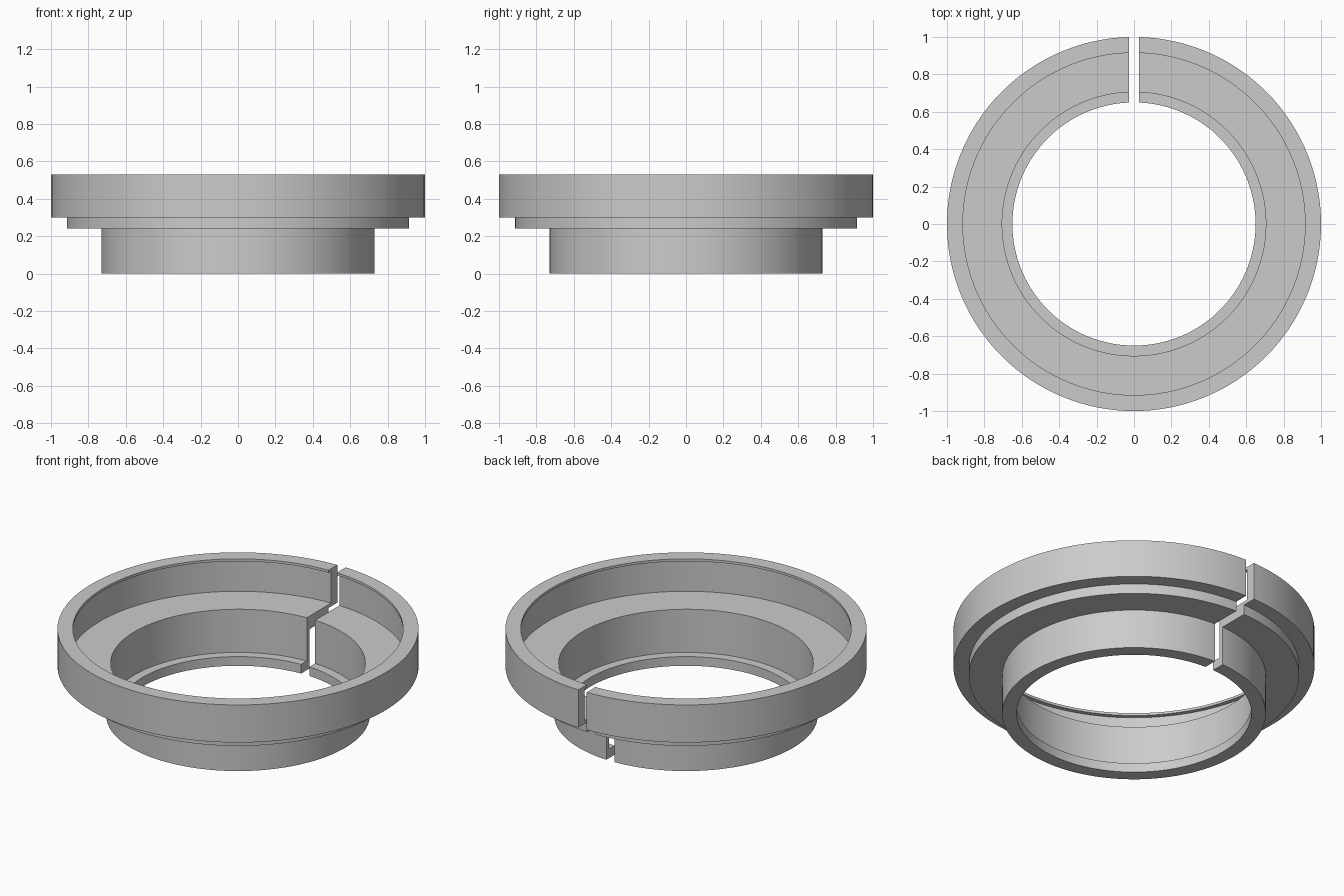
import bpy, bmesh, math

cube = bpy.data.objects.get("Cube")
if cube:
    bpy.data.objects.remove(cube, do_unlink=True)

SEGMENTS = 128
HALF_GAP = 0.028

# Cross-section of the stepped ring: (radius, height)
profile = [
    (0.65, 0), (0.73, 0), (0.73, 0.24), (0.915, 0.24), (0.915, 0.3),
    (1, 0.3), (1, 0.53), (0.915, 0.53), (0.915, 0.515), (0.94, 0.515),
    (0.94, 0.32), (0.705, 0.32), (0.705, 0.056), (0.65, 0.056),
]

grey = bpy.data.materials.new("plain grey")
grey.use_nodes = True
colour = (0.6, 0.6, 0.6, 1)
grey.diffuse_color = colour
grey.node_tree.nodes["Principled BSDF"].inputs["Base Color"].default_value = colour

# Sweep the section around z, leaving a parallel-sided slit at the back
bm = bmesh.new()
rows = []
for radius, height in profile:
    start = math.asin(HALF_GAP / radius)
    sweep = 2 * (math.pi - start)
    angles = [start + sweep * i / SEGMENTS for i in range(SEGMENTS + 1)]
    rows.append([bm.verts.new((radius * math.sin(a), radius * math.cos(a), height))
                 for a in angles])

for row, following in zip(rows, rows[1:] + rows[:1]):
    for i in range(SEGMENTS):
        bm.faces.new((row[i], row[i + 1], following[i + 1], following[i]))

# Flat faces on both sides of the slit
bm.faces.new([row[0] for row in rows])
bm.faces.new([row[-1] for row in reversed(rows)])
bmesh.ops.recalc_face_normals(bm, faces=bm.faces)

mesh = bpy.data.meshes.new("split_ring")
bm.to_mesh(mesh)
bm.free()
mesh.materials.append(grey)
ring = bpy.data.objects.new("split_ring", mesh)
bpy.context.collection.objects.link(ring)

# Smooth round walls with crisp steps
bpy.context.view_layer.objects.active = ring
ring.select_set(True)
bpy.ops.object.shade_smooth_by_angle(angle=math.radians(30))
